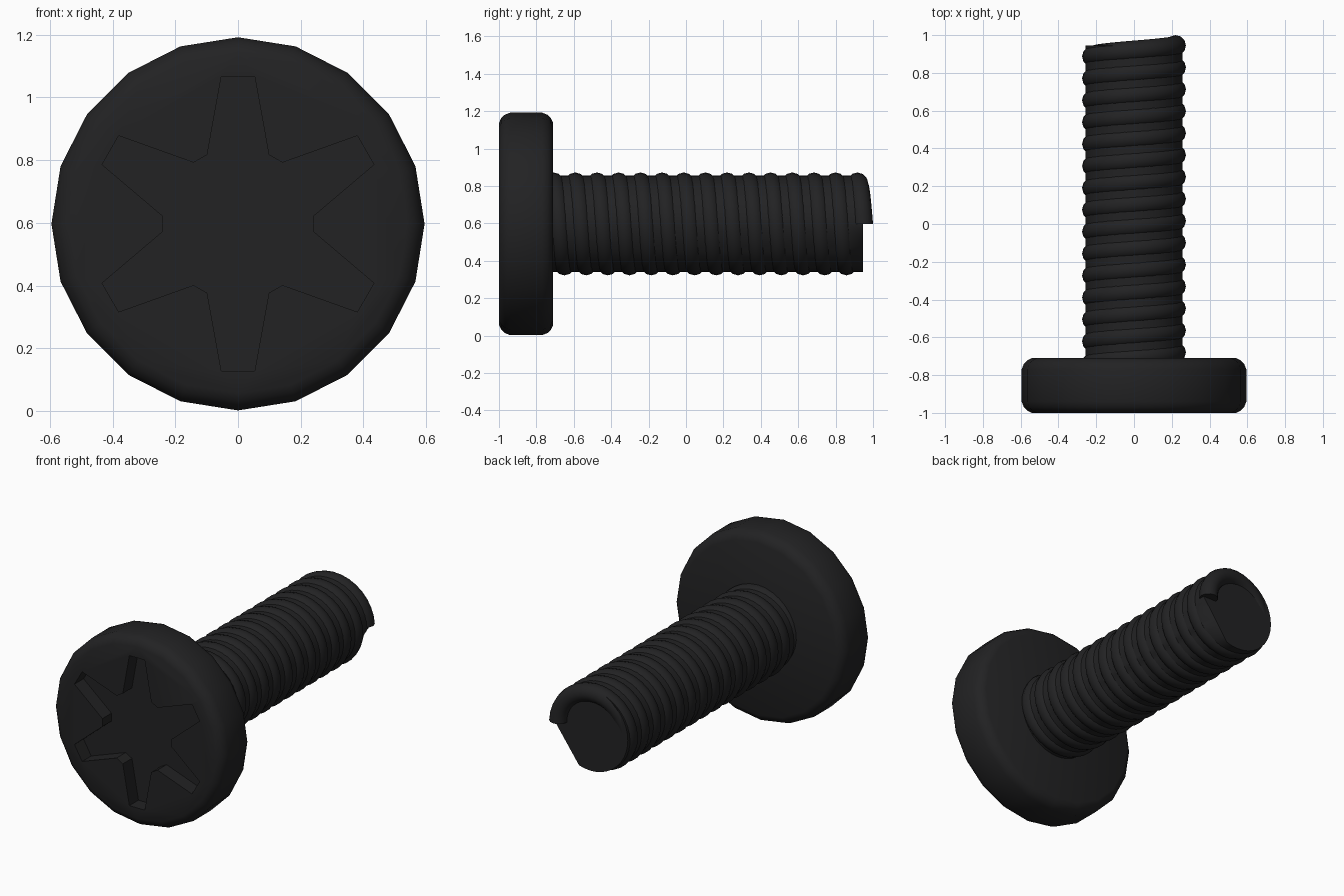
import bpy, bmesh
from math import sin, cos, pi, tau, radians
from mathutils import Vector

cube = bpy.data.objects.get("Cube")
if cube:
    bpy.data.objects.remove(cube)

AXIS = 0.597      # height of the bolt's axis
PITCH = 0.116
TIP = 0.945       # end of the solid shank
CORE = 0.258      # shank radius

black = bpy.data.materials.new("black_metal")
black.use_nodes = True
colour = (0.016, 0.016, 0.017, 1)
black.diffuse_color = colour
black.node_tree.nodes["Principled BSDF"].inputs["Base Color"].default_value = colour


def polar(r, a, y):
    return Vector((r * cos(a), y, AXIS + r * sin(a)))


def circle(r, y, sides):
    return [polar(r, pi / 2 + tau * i / sides, y) for i in range(sides)]


def loft(name, rings):
    """Skin a row of equal rings into a closed solid."""
    bm = bmesh.new()
    rows = [[bm.verts.new(p) for p in ring] for ring in rings]
    n = len(rows[0])
    for a, b in zip(rows, rows[1:]):
        for i in range(n):
            j = (i + 1) % n
            bm.faces.new((a[i], a[j], b[j], b[i]))
    bm.faces.new(rows[0])
    bm.faces.new(rows[-1])
    bmesh.ops.recalc_face_normals(bm, faces=bm.faces)
    mesh = bpy.data.meshes.new(name)
    bm.to_mesh(mesh)
    bm.free()
    mesh.materials.append(black)
    obj = bpy.data.objects.new(name, mesh)
    bpy.context.collection.objects.link(obj)
    return obj


def select(obj):
    bpy.ops.object.select_all(action='DESELECT')
    obj.select_set(True)
    bpy.context.view_layer.objects.active = obj


# Head: rounded disc
edge = [(0, 0.055), (0.012, 0.03), (0.03, 0.012), (0.06, 0)]
profile = [(-1 + d, 0.595 - c) for d, c in edge]
profile += [(-0.71 - d, 0.595 - c) for d, c in reversed(edge)]
head = loft("head", [circle(r, y, 20) for y, r in profile])

# Six-armed drive recess cut into the head
star = []
for k in range(6):
    a = pi / 2 + k * pi / 3
    for angle, r, half in ((a, 0.47, 0.053), (a + pi / 6, 0.24, 0.025)):
        out = Vector((cos(angle), 0, sin(angle)))
        side = Vector((-sin(angle), 0, cos(angle)))
        star += [out * r - side * half, out * r + side * half]
cutter = loft("recess_cutter", [[p + Vector((0, y, AXIS)) for p in star]
                                for y in (-1.1, -0.91)])
cutter.hide_render = True
cut = head.modifiers.new("recess", 'BOOLEAN')
cut.operation = 'DIFFERENCE'
cut.solver = 'EXACT'
cut.object = cutter
select(head)
bpy.ops.object.modifier_apply(modifier=cut.name)
bpy.data.objects.remove(cutter)

# Shank: cylinder whose end is trimmed straight next to the thread's end
sides, trim = 40, 8
start, stop = polar(CORE, 0, TIP), polar(CORE, -tau * trim / sides, TIP)
shank_end = []
for i in range(sides):
    if i < trim:
        shank_end.append(start.lerp(stop, i / trim))
    else:
        shank_end.append(polar(CORE, -tau * i / sides, TIP))
body = [[polar(CORE, -tau * i / sides, y) for i in range(sides)] for y in (-0.75, 0.88)]
shank = loft("shank", body + [shank_end])

# Thread: round bead wound back from the tip into the head
steps, turns, bead = 32, 15, 0.055
coil = []
for s in range(steps * turns + 1):
    a = tau * s / steps
    y = TIP - PITCH * s / steps
    coil.append([polar(0.22 + bead * cos(tau * k / 12), a, y + bead * sin(tau * k / 12))
                 for k in range(12)])
thread = loft("thread", coil)

for obj in (head, shank, thread):
    select(obj)
    bpy.ops.object.shade_smooth_by_angle(angle=radians(35))
